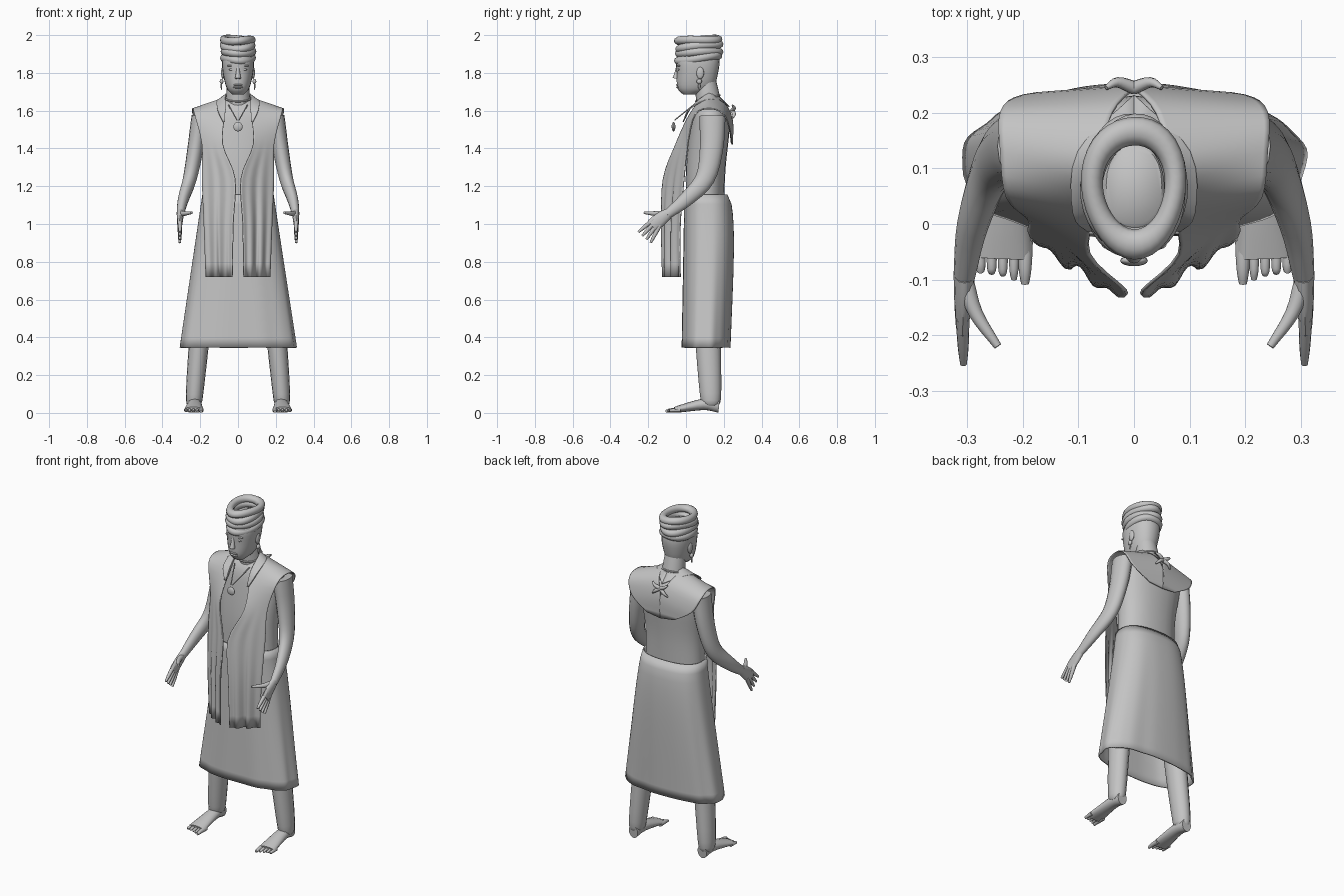
import bpy, bmesh, math
from mathutils import Vector

if "Cube" in bpy.data.objects:
    bpy.data.objects.remove(bpy.data.objects["Cube"])

grey = bpy.data.materials.new("plain grey")
grey.use_nodes = True
grey.diffuse_color = (.55, .55, .55, 1)
grey.node_tree.nodes["Principled BSDF"].inputs["Base Color"].default_value = grey.diffuse_color


def finish(obj, name, thickness=0):
    obj.name = name
    obj.data.materials.append(grey)
    if thickness:
        modifier = obj.modifiers.new("cloth thickness", "SOLIDIFY")
        modifier.thickness, modifier.offset = thickness, 0
    for polygon in obj.data.polygons:
        polygon.use_smooth = True
    obj.data.set_sharp_from_angle(angle=1)
    return obj


def smooth(points, steps=4):
    """Pass a smooth curve through points of any dimension."""
    pts = [Vector(p) for p in points]
    pts = [pts[0] * 2 - pts[1]] + pts + [pts[-1] * 2 - pts[-2]]
    curve = []
    for a, b, c, d in zip(pts, pts[1:], pts[2:], pts[3:]):
        for k in range(steps):
            t = k / steps
            curve.append(b + (c - a) * (t / 2) + (a * 2 - b * 5 + c * 4 - d) * (t * t / 2)
                         + (b * 3 - a - c * 3 + d) * (t ** 3 / 2))
    return curve + [pts[-2]]


def bridge(name, rows, closed, capped=False, thickness=0):
    """Join rows of points into a surface."""
    bm = bmesh.new()
    grid = [[bm.verts.new(p) for p in row] for row in rows]
    count = len(grid[0])
    for a, b in zip(grid, grid[1:]):
        for k in range(count if closed else count - 1):
            j = (k + 1) % count
            bm.faces.new((a[k], a[j], b[j], b[k]))
    if capped:
        bm.faces.new(grid[0])
        bm.faces.new(grid[-1])
    bmesh.ops.recalc_face_normals(bm, faces=bm.faces)
    mesh = bpy.data.meshes.new(name)
    bm.to_mesh(mesh)
    bm.free()
    obj = bpy.data.objects.new(name, mesh)
    bpy.context.collection.objects.link(obj)
    return finish(obj, name, thickness)


def oval(centre, across, along, sides, power=1.0, fold=0.0):
    ring = []
    for k in range(sides):
        angle = math.tau * k / sides
        c, s = math.cos(angle), math.sin(angle)
        pleat = 1 + fold * (math.sin(9 * angle) + math.sin(14 * angle) / 2)
        ring.append(centre + across * (math.copysign(abs(c) ** power, c) * pleat)
                    + along * (math.copysign(abs(s) ** power, s) * pleat))
    return ring


def level_ring(z, half_width, front, back, sides=24, power=.9, fold=0.0):
    centre = Vector((0, (front + back) / 2, z))
    return oval(centre, Vector((half_width, 0, 0)), Vector((0, (back - front) / 2, 0)), sides, power, fold)


def body(name, rows):
    bridge(name, [level_ring(*row) for row in smooth(rows)], closed=True, capped=True)


def limb(name, path, thick, thin, side=1, flat=(1, 1), sides=12):
    """Tapering tube; flat gives the depth to width ratio at each end."""
    points = smooth(path)
    rings = []
    for i, p in enumerate(points):
        t = i / (len(points) - 1)
        direction = (points[min(i + 1, len(points) - 1)] - points[max(i - 1, 0)]).normalized()
        across = Vector((1, 0, 0))
        across = (across - direction * direction.dot(across)).normalized()
        width = thick + (thin - thick) * t ** 1.5
        depth = width * (flat[0] + (flat[1] - flat[0]) * t)
        ring = oval(p, across * width, direction.cross(across) * depth, sides)
        rings.append([(q.x * side, q.y, q.z) for q in ring])
    bridge(name, rings, closed=True, capped=True)


def cloth(name, edges, side, columns=20, ripple=0.0):
    """Sheet between an inner and an outer edge, each row giving both points."""
    rows = []
    for e in smooth([inner + outer for inner, outer in edges]):
        row = []
        for k in range(columns + 1):
            s = k / columns
            p = Vector(e[:3]).lerp(Vector(e[3:]), s)
            wave = max(0, 1.4 - p.z) * math.sin(s * 17) * math.sin(s * math.pi)
            row.append((p.x * side, p.y + ripple * wave, p.z))
        rows.append(row)
    bridge(name, rows, closed=False, thickness=.006)


def ball(name, position, size):
    bpy.ops.mesh.primitive_uv_sphere_add(segments=16, ring_count=10, location=position)
    bpy.context.object.scale = size
    finish(bpy.context.object, name)


def hoop(name, z, y, tilt, tube):
    bpy.ops.mesh.primitive_torus_add(major_segments=36, minor_segments=10, major_radius=1,
                                     minor_radius=tube, location=(0, y, z), rotation=(tilt, 0, 0))
    return finish(bpy.context.object, name)


# Head, neck and torso, as rows of height, half width, front and back
body("head", [(1.685, .03, -.015, .05), (1.72, .06, -.045, .14), (1.8, .08, -.05, .17),
              (1.88, .083, -.05, .175), (1.94, .05, 0, .14)])
body("torso", [(1.66, .06, .08, .17), (1.6, .19, .04, .22), (1.5, .2, .02, .23),
               (1.3, .18, 0, .21), (1.1, .18, 0, .2)])
limb("neck", [(0, .13, 1.58), (0, .1, 1.77)], .068, .055, sides=20)

# Face
limb("nose", [(0, -.045, 1.83), (0, -.055, 1.77)], .008, .016)
for name, z in (("upper_lip", 1.736), ("lower_lip", 1.724)):
    ball(name, (0, -.04, z), (.026, .012, .007))

# Headwrap of stacked rolls, open at the top
for i in range(4):
    roll = hoop(f"headwrap_roll_{i + 1}", 1.878 + .032 * i, .068, .08 + .04 * (-1) ** i, .26)
    for v in roll.data.vertices:
        angle = math.atan2(v.co.y, v.co.x)
        bulge = 1 + .03 * math.sin(3 * angle + 2 * i)
        v.co = (v.co.x * .075 * bulge, v.co.y * .102 * bulge, v.co.z * .085 + .004 * math.sin(2 * angle + i))

# Skirt, flaring down to an open hem with deepening pleats
skirt = []
for i in range(17):
    t = i / 16
    seat = .03 * math.sin(math.pi * math.sqrt(t))
    skirt.append(level_ring(1.155 - .81 * t, .185 + .12 * t, -.005 - .015 * t, .215 + .015 * t + seat,
                            sides=80, power=.8, fold=.013 * t))
bridge("skirt", skirt, closed=True, thickness=.008)

# Pendant and neck cord
ball("pendant", (0, -.066, 1.515), (.025, .01, .025))
cord = hoop("neck_cord", 1.665, .115, .25, .07)
cord.scale = (.066, .066, .066)

for side, label in ((1, "left_"), (-1, "right_")):
    # Eyes, brows, ears and earrings
    ball(label + "eye", (side * .033, -.035, 1.818), (.014, .01, .007))
    ball(label + "brow", (side * .035, -.037, 1.838), (.024, .01, .005))
    ball(label + "ear", (side * .08, .075, 1.8), (.01, .02, .032))
    ball(label + "earring", (side * .087, .07, 1.755), (.01, .014, .014))
    ball(label + "earring_drop", (side * .088, .07, 1.73), (.004, .006, .02))
    limb(label + "pendant_cord", [(.05, .04, 1.63), (.005, -.06, 1.55)], .003, .003, side)

    # Arm, palm, fanned fingers and thumb
    limb(label + "arm", [(.2, .14, 1.57), (.225, .135, 1.4), (.255, .1, 1.24), (.29, 0, 1.13),
                         (.306, -.1, 1.05)], .046, .019, side, flat=(1.5, 1.3), sides=16)
    limb(label + "palm", [(.305, -.09, 1.06), (.309, -.18, .99)], .019, .012, side, flat=(1.4, 3))
    for i in range(4):
        base = Vector((.308, -.187 + .013 * i, 1.012 - .012 * i))
        angle = .7 + .13 * i
        reach = Vector((-.015 + .006 * i, -math.cos(angle), -math.sin(angle))) * .085
        limb(f"{label}finger_{i + 1}", [base - reach / 4, base + reach / 2, base + reach], .012, .006, side)
    limb(label + "thumb", [(.305, -.1, 1.055), (.285, -.16, 1.055), (.245, -.22, 1.06)], .016, .007, side)

    # Leg, foot and a row of shortening toes
    limb(label + "leg", [(.17, .115, .8), (.2, .115, .45), (.23, .13, .1), (.23, .13, .04)],
         .06, .034, side, flat=(1.3, 1.2), sides=16)
    limb(label + "foot", [(.23, .175, .04), (.23, .09, .045), (.235, -.06, .016)],
         .03, .052, side, flat=(1.3, .3), sides=16)
    for i in range(5):
        x, radius = .196 + .02 * i, .01 if i else .014
        limb(f"{label}toe_{i + 1}", [(x, -.03, .015), (x, -.08, .013), (x, -.108 + .008 * i, .008)],
             radius, radius / 2, side)

    # Open vest: hanging panel, over the shoulder, down to the back yoke
    cloth(label + "vest", [((.03, -.125, .72), (.17, -.03, .72)), ((.025, -.13, 1), (.18, -.03, 1)),
                           ((.015, -.12, 1.24), (.19, -.01, 1.24)), ((.08, -.055, 1.42), (.19, .01, 1.42)),
                           ((.07, .02, 1.58), (.23, .05, 1.58)), ((.065, .1, 1.67), (.24, .13, 1.61)),
                           ((.04, .2, 1.64), (.24, .2, 1.58)), ((0, .245, 1.55), (.2, .23, 1.5)),
                           ((0, .245, 1.42), (.09, .24, 1.43))], side, ripple=.025)
    cloth(label + "collar", [((0, .18, 1.67), (0, .23, 1.62)), ((.06, .12, 1.69), (.1, .13, 1.66)),
                             ((.066, .03, 1.62), (.11, .02, 1.61)), ((.07, -.015, 1.54), (.08, -.015, 1.54))],
          side)

    # Small knot behind the neck
    for name, drop in (("knot_loop", -.03), ("knot_tail", .04)):
        limb(label + name, [(0, .245, 1.6), (.03, .255, 1.6 - drop / 2), (.05, .245, 1.6 - drop)],
             .012, .004, side)
